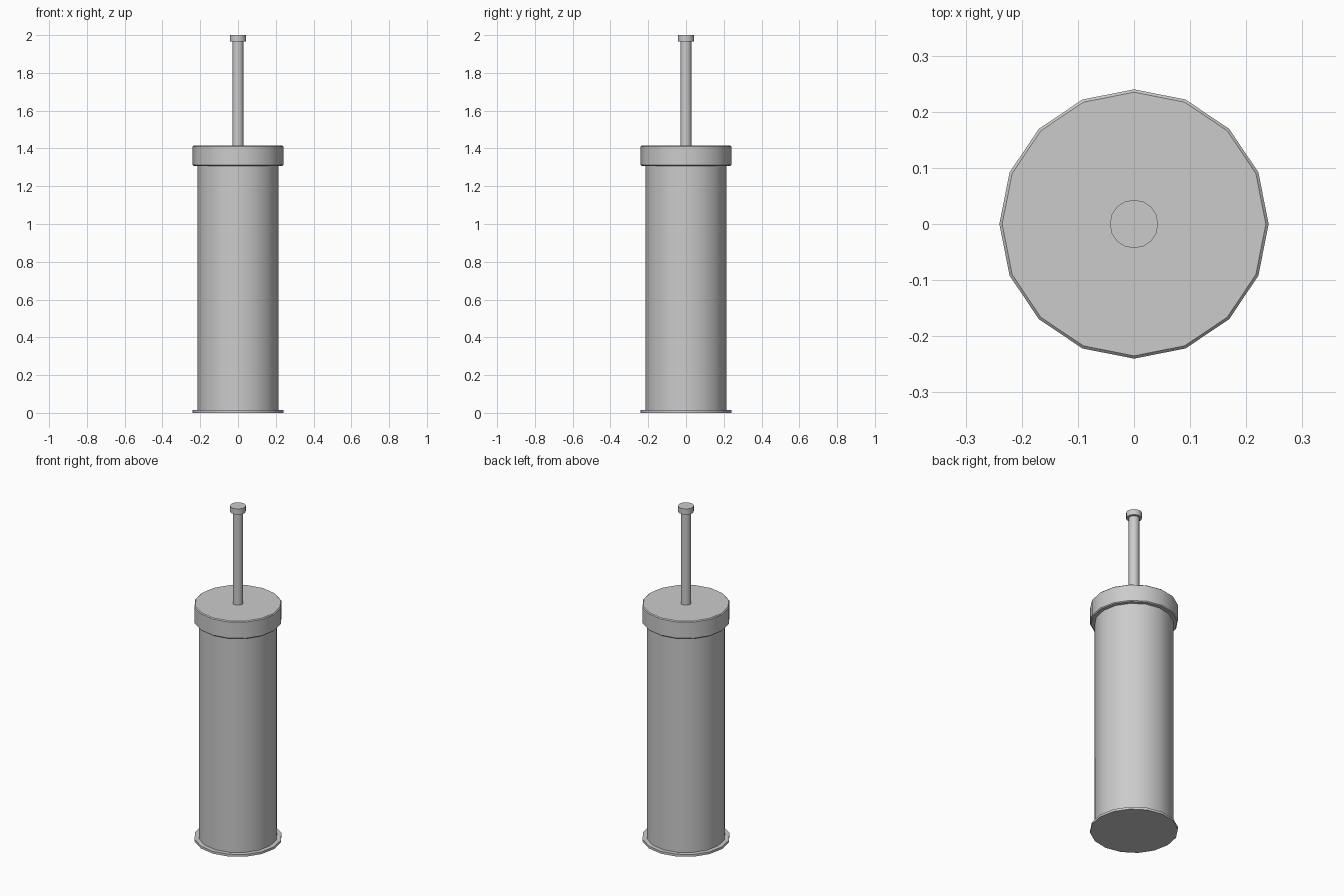
import bpy, bmesh, math

if "Cube" in bpy.data.objects:
    bpy.data.objects.remove(bpy.data.objects["Cube"])

SIDES = 16

metal = bpy.data.materials.new("brushed grey metal")
metal.diffuse_color = (0.6, 0.6, 0.6, 1.0)
metal.use_nodes = True
metal.node_tree.nodes["Principled BSDF"].inputs["Base Color"].default_value = metal.diffuse_color


def lathe(name, profile):
    """Closed round part from (radius, height) points, bottom to top."""
    bm = bmesh.new()
    rings = []
    for r, z in profile:
        rings.append([bm.verts.new((r * math.cos(2 * math.pi * i / SIDES),
                                    r * math.sin(2 * math.pi * i / SIDES), z))
                      for i in range(SIDES)])
    for low, high in zip(rings, rings[1:]):
        for i in range(SIDES):
            j = (i + 1) % SIDES
            bm.faces.new((low[i], low[j], high[j], high[i]))
    bm.faces.new(list(reversed(rings[0])))
    bm.faces.new(rings[-1])
    mesh = bpy.data.meshes.new(name)
    bm.to_mesh(mesh)
    bm.free()
    mesh.materials.append(metal)
    obj = bpy.data.objects.new(name, mesh)
    bpy.context.collection.objects.link(obj)
    bpy.ops.object.select_all(action='DESELECT')
    obj.select_set(True)
    bpy.context.view_layer.objects.active = obj
    bpy.ops.object.shade_smooth_by_angle(angle=math.radians(30))
    return obj


# Flat foot plate
lathe("base_plate", [(0.24, 0.0), (0.24, 0.014)])
# Tall holder tube
lathe("holder_body", [(0.215, 0.012), (0.215, 1.315)])
# Lid with narrow chamfered rims
lathe("lid", [(0.235, 1.308), (0.24, 1.313), (0.24, 1.41), (0.235, 1.415)])
# Thin handle rod and its end cap
lathe("handle_rod", [(0.029, 1.41), (0.029, 1.97)])
lathe("handle_cap", [(0.043, 1.966), (0.043, 2.0)])
